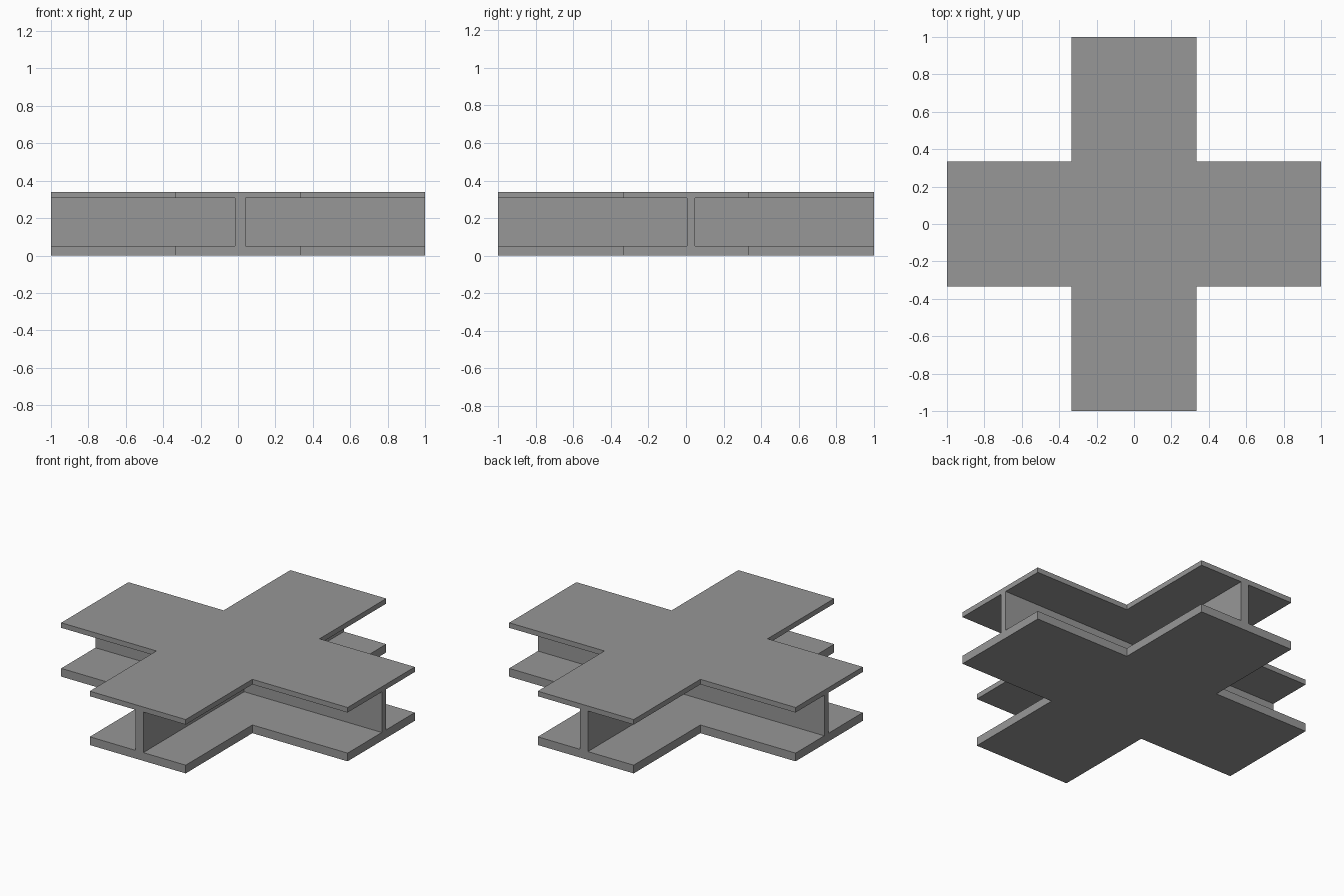
import bpy
import bmesh

cube = bpy.data.objects.get("Cube")
if cube:
    bpy.data.objects.remove(cube, do_unlink=True)

GREY = (0.31, 0.31, 0.31, 1.0)
steel = bpy.data.materials.new("plain grey")
steel.use_nodes = True
steel.diffuse_color = GREY
steel.node_tree.nodes["Principled BSDF"].inputs["Base Color"].default_value = GREY


def cross_prism(name, x_span, y_span, z_span):
    """Extrude a cross: x_span is the y-running arm's width, y_span the x-running arm's."""
    (x0, x1), (y0, y1), (z0, z1) = x_span, y_span, z_span
    end = 1.0
    outline = [(x0, -end), (x1, -end), (x1, y0), (end, y0), (end, y1), (x1, y1),
               (x1, end), (x0, end), (x0, y1), (-end, y1), (-end, y0), (x0, y0)]
    bm = bmesh.new()
    face = bm.faces.new([bm.verts.new((x, y, z0)) for x, y in outline])
    result = bmesh.ops.extrude_face_region(bm, geom=[face])
    top = [v for v in result["geom"] if isinstance(v, bmesh.types.BMVert)]
    bmesh.ops.translate(bm, verts=top, vec=(0, 0, z1 - z0))
    bmesh.ops.recalc_face_normals(bm, faces=bm.faces[:])
    mesh = bpy.data.meshes.new(name)
    bm.to_mesh(mesh)
    bm.free()
    mesh.materials.append(steel)
    obj = bpy.data.objects.new(name, mesh)
    bpy.context.collection.objects.link(obj)
    return obj


# Wide plates below and above, joined by a thin, slightly offset upright web
ARM = (-0.335, 0.335)
cross_prism("bottom_flange", ARM, ARM, (0.0, 0.052))
cross_prism("top_flange", ARM, ARM, (0.308, 0.34))
cross_prism("web", (-0.015, 0.039), (0.006, 0.049), (0.052, 0.308))
